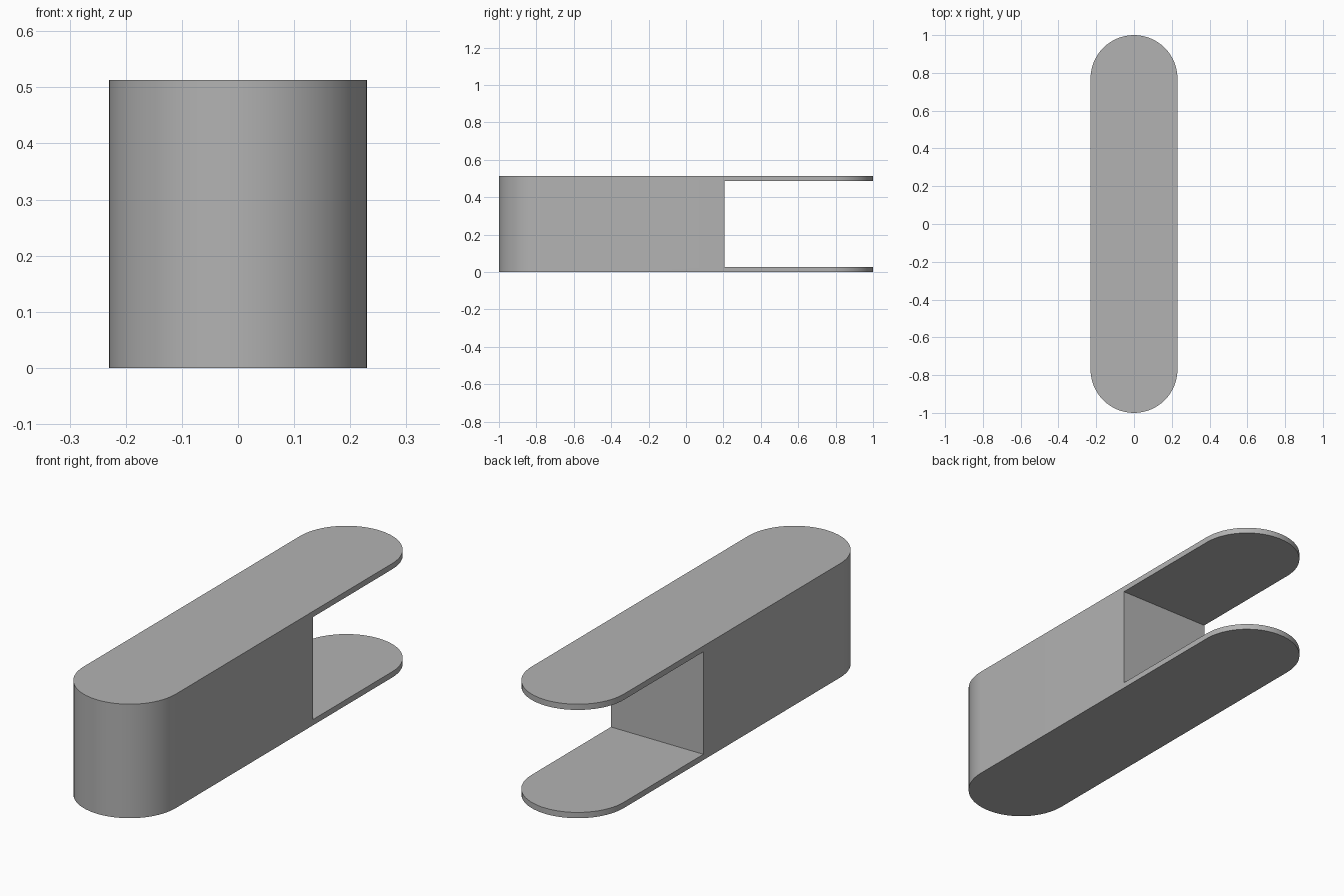
import bpy, bmesh
from math import pi, sin, cos, radians

HALF_LENGTH, RADIUS, HEIGHT = 1.0, 0.23, 0.513
PLATE, SLOT_START, SEGMENTS = 0.026, 0.205, 32

if "Cube" in bpy.data.objects:
    bpy.data.objects.remove(bpy.data.objects["Cube"], do_unlink=True)

# Plain grey material
grey = bpy.data.materials.new("plain grey")
grey.use_nodes = True
colour = (0.45, 0.45, 0.45, 1)
grey.diffuse_color = colour
grey.node_tree.nodes["Principled BSDF"].inputs["Base Color"].default_value = colour

# Body: a round-ended outline extruded upwards
outline = []
for side, start in ((1, 0), (-1, pi)):
    for i in range(SEGMENTS + 1):
        a = start + pi * i / SEGMENTS
        outline.append((RADIUS * cos(a), side * (HALF_LENGTH - RADIUS) + RADIUS * sin(a), 0))

bm = bmesh.new()
base = bm.faces.new([bm.verts.new(p) for p in outline])
extruded = bmesh.ops.extrude_face_region(bm, geom=[base], use_keep_orig=True)
top_verts = [g for g in extruded["geom"] if isinstance(g, bmesh.types.BMVert)]
bmesh.ops.translate(bm, verts=top_verts, vec=(0, 0, HEIGHT))
bmesh.ops.recalc_face_normals(bm, faces=bm.faces[:])
mesh = bpy.data.meshes.new("slotted_body")
bm.to_mesh(mesh)
bm.free()
mesh.materials.append(grey)
body = bpy.data.objects.new("slotted_body", mesh)
bpy.context.collection.objects.link(body)

# Slot at the back, leaving a thin plate above and below
slot_length = HALF_LENGTH + 0.2 - SLOT_START
bpy.ops.mesh.primitive_cube_add(size=1, location=(0, SLOT_START + slot_length / 2, HEIGHT / 2))
cutter = bpy.context.object
cutter.name = "slot_cutter"
cutter.scale = (1, slot_length, HEIGHT - 2 * PLATE)
cutter.hide_render = True
cutter.data.materials.append(grey)

bpy.ops.object.select_all(action="DESELECT")
body.select_set(True)
bpy.context.view_layer.objects.active = body
cut = body.modifiers.new("slot", "BOOLEAN")
cut.operation, cut.solver, cut.object = "DIFFERENCE", "EXACT", cutter
bpy.ops.object.modifier_apply(modifier=cut.name)
bpy.data.objects.remove(cutter, do_unlink=True)

# Smooth round ends, sharp rims
bpy.ops.object.shade_smooth_by_angle(angle=radians(30))
